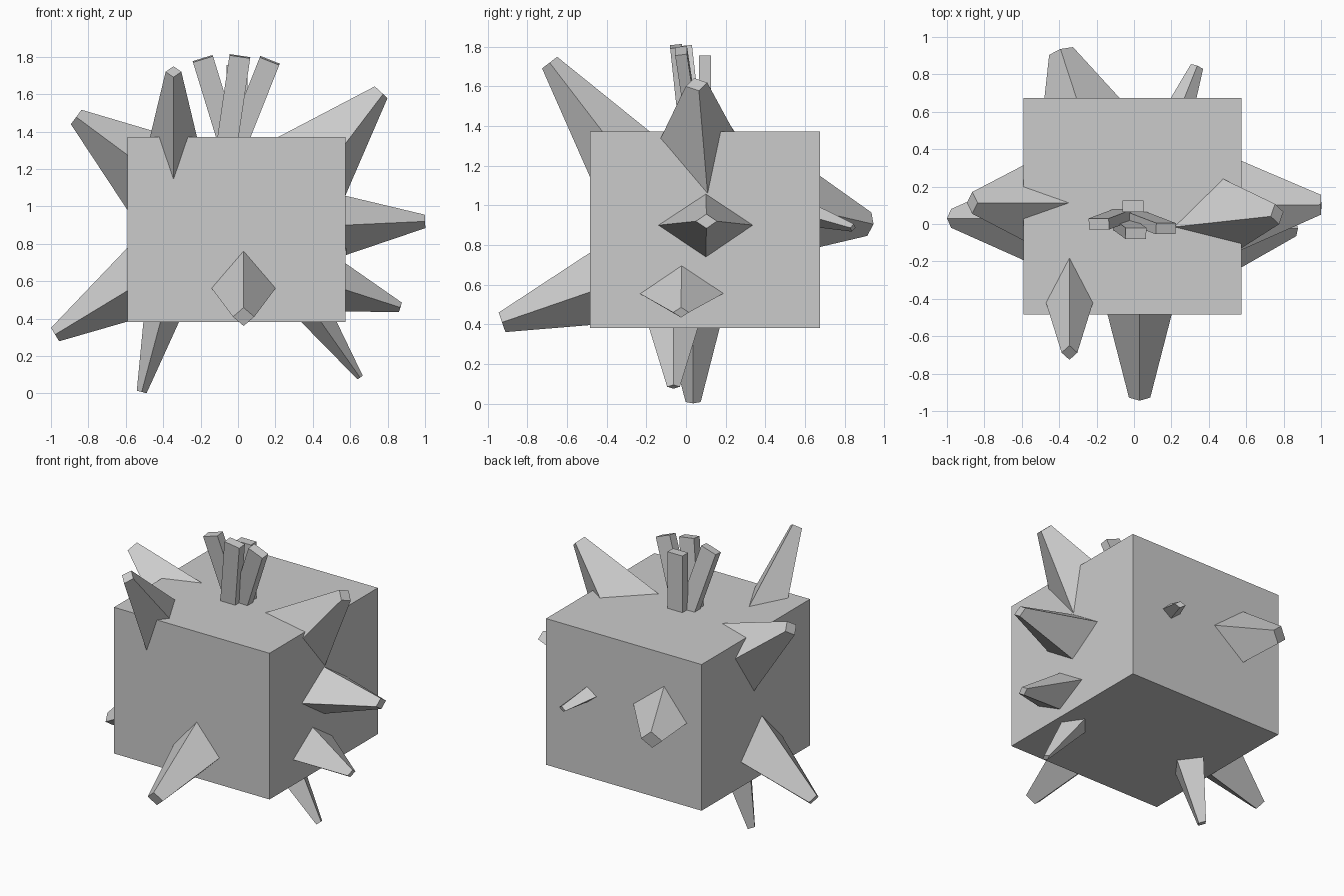
import bpy, bmesh, math
from mathutils import Vector, Matrix

if "Cube" in bpy.data.objects:
    bpy.data.objects.remove(bpy.data.objects["Cube"])

grey = bpy.data.materials.new("light_grey")
grey.diffuse_color = (0.6, 0.6, 0.6, 1)
grey.use_nodes = True
grey.node_tree.nodes["Principled BSDF"].inputs["Base Color"].default_value = grey.diffuse_color


def finish(name, bm):
    bmesh.ops.recalc_face_normals(bm, faces=bm.faces)
    mesh = bpy.data.meshes.new(name)
    bm.to_mesh(mesh)
    bm.free()
    mesh.materials.append(grey)
    obj = bpy.data.objects.new(name, mesh)
    bpy.context.collection.objects.link(obj)


def box(name, matrix):
    bm = bmesh.new()
    bmesh.ops.create_cube(bm, size=1, matrix=matrix)
    finish(name, bm)


def spike(name, tip, base, tip_half, base_half, roll=0):
    """Four-sided blunt spike; halves are (sideways, upward) radii."""
    tip, base = Vector(tip), Vector(base)
    axis = (tip - base).normalized()
    side = Vector((0, 0, 1)).cross(axis).normalized()
    up = axis.cross(side)
    r = math.radians(roll)
    side, up = side * math.cos(r) + up * math.sin(r), up * math.cos(r) - side * math.sin(r)
    bm = bmesh.new()
    rings = []
    for centre, (s, u) in ((base, base_half), (tip, tip_half)):
        rings.append([bm.verts.new(centre + side * s * a + up * u * b)
                      for a, b in ((1, 0), (0, 1), (-1, 0), (0, -1))])
        bm.faces.new(rings[-1])
    for i in range(4):
        j = (i + 1) % 4
        bm.faces.new((rings[0][i], rings[0][j], rings[1][j], rings[1][i]))
    finish(name, bm)


def leaf(name, base, top, width=0.112, thick=0.06):
    """Slab running from base to top, with its broad side facing front."""
    base, top = Vector(base), Vector(top)
    axis = top - base
    wide = Vector((0, 1, 0)).cross(axis).normalized()
    deep = axis.normalized().cross(wide)
    m = Matrix((wide * width, deep * thick, axis)).transposed().to_4x4()
    box(name, Matrix.Translation((base + top) / 2) @ m)


# Main block
box("body", Matrix.Translation((-0.007, 0.095, 0.877)) @ Matrix.Diagonal((1.165, 1.16, 0.99, 1)))

# Spikes on the right side
spike("right_middle_spike", (1.0, 0.103, 0.92), (0.57, 0.10, 0.90), (0.053, 0.036), (0.24, 0.16))
spike("right_lower_spike", (0.868, -0.025, 0.46), (0.506, -0.022, 0.577), (0.04, 0.027), (0.25, 0.143))
spike("right_upper_spike", (0.765, 0.053, 1.61), (0.371, 0.047, 1.185), (0.056, 0.048), (0.28, 0.26), 14)

# Spikes on the left side
spike("left_upper_spike", (-0.865, 0.113, 1.478), (-0.44, 0.113, 1.163), (0.058, 0.048), (0.28, 0.241))
spike("left_lower_spike", (-0.978, 0.03, 0.315), (-0.481, 0.03, 0.616), (0.05, 0.042), (0.272, 0.199))

# Spikes on the front
spike("front_upper_spike", (-0.345, -0.688, 1.72), (-0.345, -0.317, 1.236), (0.042, 0.048), (0.158, 0.196))
spike("front_lower_spike", (0.03, -0.928, 0.41), (0.03, -0.408, 0.589), (0.057, 0.052), (0.191, 0.192))

# Spikes on the back
spike("back_large_spike", (-0.39, 0.925, 0.905), (-0.28, 0.589, 0.972), (0.067, 0.06), (0.227, 0.215))
spike("back_small_spike", (0.337, 0.842, 0.887), (0.257, 0.642, 0.947), (0.035, 0.02), (0.069, 0.056))

# Spikes underneath that serve as legs
spike("left_leg_spike", (-0.515, 0.036, 0.008), (-0.393, 0.036, 0.464), (0.038, 0.027), (0.155, 0.106))
spike("right_leg_spike", (0.653, -0.063, 0.085), (0.394, -0.063, 0.453), (0.032, 0.017), (0.145, 0.091))

# Tuft of leaves on top
leaf("left_leaf", (-0.05, 0.052, 1.34), (-0.188, 0.0, 1.79))
leaf("right_leaf", (-0.005, 0.042, 1.34), (0.17, -0.025, 1.78))
leaf("front_leaf", (-0.058, 0.0, 1.34), (0.01, -0.05, 1.803))
leaf("back_leaf", (-0.005, 0.095, 1.34), (-0.005, 0.095, 1.755))
